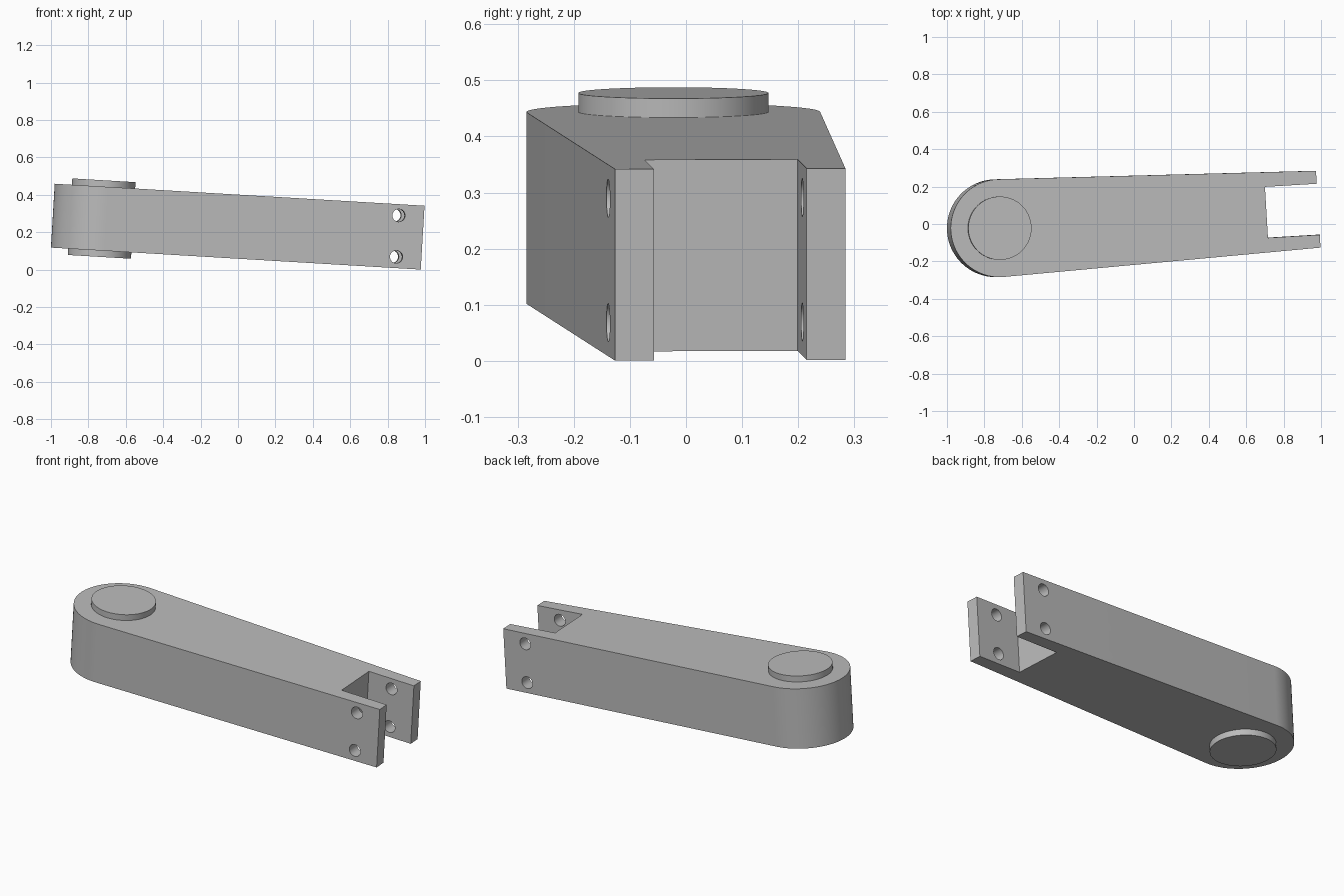
import bpy, bmesh
from math import sin, cos, pi, radians, asin
from mathutils import Matrix

cube = bpy.data.objects.get("Cube")
if cube:
    bpy.data.objects.remove(cube, do_unlink=True)

# Dimensions in the arm's own frame: x along the arm, origin on the pin axis
LENGTH, HALF_THICK = 1.71, 0.171
ROUND_R, END_HALF = 0.2615, 0.2055
SLOT_X, SLOT_HALF = 1.432, 0.1365
PIN_R, PIN_HALF = 0.1695, 0.205
HOLE_X, HOLE_Z, HOLE_R = 1.575, 0.111, 0.034
TAPER = asin((ROUND_R - END_HALF) / LENGTH)

# The whole arm is yawed, then pitched nose-down
PLACE = (Matrix.Translation((-0.729, -0.0225, 0.273))
         @ Matrix.Rotation(radians(3.4), 4, 'Y')
         @ Matrix.Rotation(radians(3.4), 4, 'Z'))

grey = bpy.data.materials.new("plain grey")
grey.use_nodes = True
colour = (0.5, 0.5, 0.5, 1)
grey.diffuse_color = colour
grey.node_tree.nodes["Principled BSDF"].inputs["Base Color"].default_value = colour


def make_object(name, bm):
    bmesh.ops.recalc_face_normals(bm, faces=bm.faces)
    mesh = bpy.data.meshes.new(name)
    bm.to_mesh(mesh)
    bm.free()
    mesh.materials.append(grey)
    obj = bpy.data.objects.new(name, mesh)
    bpy.context.collection.objects.link(obj)
    return obj


def cylinder(bm, radius, depth, matrix, sides):
    bmesh.ops.create_cone(bm, cap_ends=True, segments=sides, radius1=radius,
                          radius2=radius, depth=depth, matrix=matrix)


def activate(obj):
    bpy.ops.object.select_all(action='DESELECT')
    obj.select_set(True)
    bpy.context.view_layer.objects.active = obj


# Arm: rounded tapering outline with a fork slot, extruded
start, end, steps = pi / 2 - TAPER, 1.5 * pi + TAPER, 48
angles = [start + (end - start) * i / steps for i in range(steps + 1)]
outline = [(ROUND_R * cos(a), ROUND_R * sin(a)) for a in angles]
outline += [(LENGTH, -END_HALF), (LENGTH, -SLOT_HALF), (SLOT_X, -SLOT_HALF),
            (SLOT_X, SLOT_HALF), (LENGTH, SLOT_HALF), (LENGTH, END_HALF)]
bm = bmesh.new()
base = bm.faces.new([bm.verts.new((x, y, -HALF_THICK)) for x, y in outline])
top = bmesh.ops.extrude_face_region(bm, geom=[base])
bmesh.ops.translate(bm, vec=(0, 0, 2 * HALF_THICK),
                    verts=[v for v in top["geom"] if isinstance(v, bmesh.types.BMVert)])
arm = make_object("forked_arm", bm)

# Bolt holes through both prongs
bm = bmesh.new()
for z in (-HOLE_Z, HOLE_Z):
    cylinder(bm, HOLE_R, 1, Matrix.Translation((HOLE_X, 0, z))
             @ Matrix.Rotation(pi / 2, 4, 'X'), 32)
cutter = make_object("hole_cutter", bm)
cutter.hide_render = True
cut = arm.modifiers.new("bolt_holes", 'BOOLEAN')
cut.object = cutter
cut.solver = 'EXACT'
activate(arm)
bpy.ops.object.modifier_apply(modifier=cut.name)
bpy.data.objects.remove(cutter, do_unlink=True)

# Pivot pin standing proud on both faces
bm = bmesh.new()
cylinder(bm, PIN_R, 2 * PIN_HALF, Matrix(), 64)
pin = make_object("pivot_pin", bm)

for obj in (arm, pin):
    obj.matrix_world = PLACE
    activate(obj)
    bpy.ops.object.shade_smooth_by_angle(angle=radians(30))
